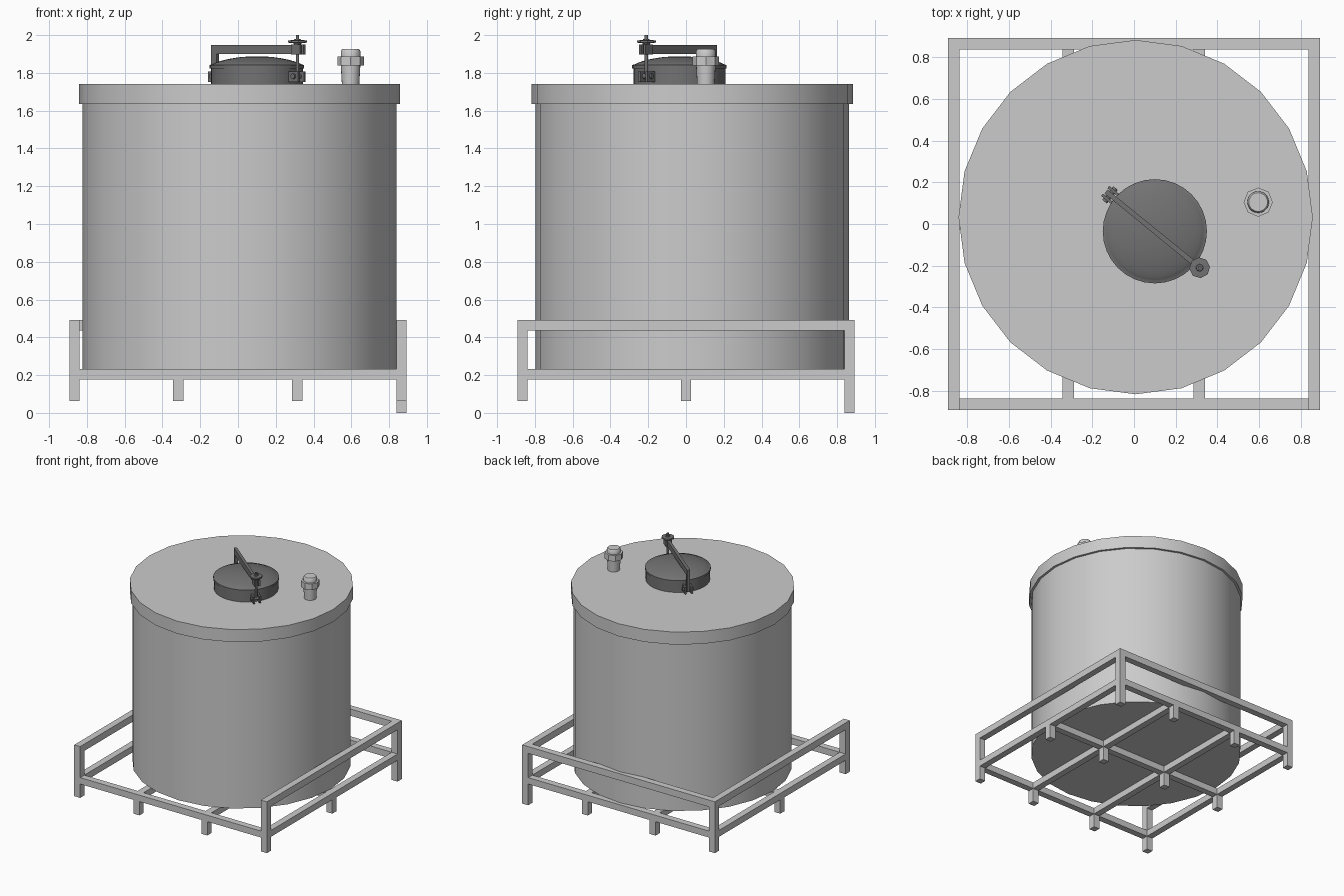
import bpy, bmesh, math
from mathutils import Matrix, Vector

if "Cube" in bpy.data.objects:
    bpy.data.objects.remove(bpy.data.objects["Cube"])


def mat(name, v):
    m = bpy.data.materials.new(name)
    m.diffuse_color = (v, v, v, 1)
    m.use_nodes = True
    m.node_tree.nodes["Principled BSDF"].inputs["Base Color"].default_value = m.diffuse_color
    return m


LIGHT = mat("light_grey", 0.6)
DARK = mat("dark_grey", 0.17)


def finish(bm, name, material, angle=35):
    bmesh.ops.recalc_face_normals(bm, faces=bm.faces)
    me = bpy.data.meshes.new(name)
    bm.to_mesh(me)
    bm.free()
    me.materials.append(material)
    me.shade_smooth()
    me.set_sharp_from_angle(angle=math.radians(angle))
    ob = bpy.data.objects.new(name, me)
    bpy.context.collection.objects.link(ob)
    return ob


def lathe(name, profile, n, material, matrix=Matrix(), angle=35):
    """Revolve (radius, height) points around z; radius 0 closes to a pole."""
    bm = bmesh.new()
    rings = []
    for r, z in profile:
        if r == 0:
            rings.append([bm.verts.new((0, 0, z))] * n)
        else:
            rings.append([bm.verts.new((r * math.cos(2 * math.pi * i / n),
                                        r * math.sin(2 * math.pi * i / n), z)) for i in range(n)])
    for a, b in zip(rings, rings[1:]):
        for i in range(n):
            j = (i + 1) % n
            vs = list(dict.fromkeys([a[i], a[j], b[j], b[i]]))
            if len(vs) > 2:
                bm.faces.new(vs)
    bm.transform(matrix)
    return finish(bm, name, material, angle)


def box(name, lo, hi, material, matrix=Matrix()):
    bm = bmesh.new()
    bmesh.ops.create_cube(bm, size=1)
    lo, hi = Vector(lo), Vector(hi)
    for v in bm.verts:
        v.co = Vector([lo[k] + (v.co[k] + 0.5) * (hi[k] - lo[k]) for k in range(3)])
    bm.transform(matrix)
    return finish(bm, name, material)


# Tank body and overhanging lid
TC = Matrix.Translation((0.008, 0.033, 0))
lathe("tank_body", [(0, 0.232), (0.831, 0.232), (0.831, 1.735), (0, 1.735)], 24, LIGHT, TC)
lathe("tank_lid", [(0.825, 1.635), (0.85, 1.635), (0.85, 1.74), (0, 1.74)], 24, LIGHT, TC)

# Support frame: legs, corner posts, lower grid, guard rails
E, T = 0.893, 0.055
H = T / 2
C = E - H
XS, YS = (-C, -0.316, 0.313, C), (-C, 0, C)
LOW, TOP = (0.178, 0.232), (0.435, 0.492)
for i, x in enumerate(XS):
    for j, y in enumerate(YS):
        corner = abs(x) == C and abs(y) == C
        bottom = 0.0 if (x == C and y == C) else 0.062
        box(f"{'corner_post' if corner else 'leg'}_{i}_{j}", (x - H, y - H, bottom),
            (x + H, y + H, TOP[1] if corner else LOW[0]), LIGHT)
    inset = E - T if abs(x) == C else E
    box(f"lower_beam_y_{i}", (x - H, -inset, LOW[0]), (x + H, inset, LOW[1]), LIGHT)
for j, y in enumerate(YS):
    box(f"lower_beam_x_{j}", (-E + T, y - H, LOW[0]), (E - T, y + H, LOW[1]), LIGHT)
for s in (-1, 1):
    box(f"guard_rail_side_{s}", (s * C - H, -E + T, TOP[0]), (s * C + H, E - T, TOP[1]), LIGHT)
box("guard_rail_back", (-E + T, C - H, TOP[0]), (E - T, C + H, TOP[1]), LIGHT)

# Manway collar with rim and domed cover
MC = Matrix.Translation((0.1, -0.035, 0))
lathe("manway_collar", [(0, 1.738), (0.244, 1.738), (0.244, 1.825), (0, 1.825)], 32, DARK, MC)
dome = [(0.236 * math.cos(t), 1.845 + 0.043 * math.sin(t) ** 1.6)
        for t in [k * math.pi / 16 for k in range(8)]]
lathe("manway_cover", [(0, 1.824), (0.25, 1.824), (0.25, 1.842)] + dome + [(0, 1.888)], 32, DARK, MC)

# Clamp parts lie along a diagonal through the manway
CL = MC @ Matrix.Rotation(math.atan2(-0.35, 0.43), 4, 'Z')
A = 0.277
SIDE = Matrix.Rotation(math.pi / 2, 4, 'X')
for tag, u in (("hinge", -A), ("bolt", A)):
    s = 1 if u > 0 else -1
    for v in (-0.024, 0.024):
        a, b = sorted((u - s * 0.035, u + s * 0.03))
        box(f"{tag}_lug_{'a' if v < 0 else 'b'}", (a, v - 0.007, 1.752), (b, v + 0.007, 1.808), DARK, CL)
    lathe(f"{tag}_pin", [(0, -0.042), (0.014, -0.042), (0.014, 0.042), (0, 0.042)], 12, DARK,
          CL @ Matrix.Translation((u, 0, 1.782)) @ SIDE)

# Clamp arm: upright at the hinge, bar over the cover, forked tip around the bolt
box("clamp_upright", (-0.302, -0.012, 1.765), (-0.267, 0.012, 1.93), DARK, CL)
box("clamp_arm", (-0.302, -0.012, 1.9), (0.26, 0.012, 1.948), DARK, CL)
for v in (-0.016, 0.016):
    box(f"clamp_fork_{'a' if v < 0 else 'b'}", (0.25, v - 0.007, 1.897), (0.312, v + 0.007, 1.949), DARK, CL)

# Swing bolt and hand nut
BM = CL @ Matrix.Translation((A, 0, 0))
lathe("swing_bolt", [(0, 1.77), (0.009, 1.77), (0.009, 2.0), (0, 2.0)], 12, DARK, BM)
lathe("hand_nut", [(0, 1.948), (0.018, 1.948), (0.022, 1.958), (0.05, 1.96), (0.05, 1.972),
                   (0.018, 1.974), (0.016, 1.98), (0, 1.98)], 8, DARK, BM)

# Vent fitting: tapered stem, octagonal nut, chamfered cap
VM = Matrix.Translation((0.596, 0.105, 0))
lathe("vent_stem", [(0, 1.738), (0.046, 1.738), (0.052, 1.842), (0, 1.842)], 20, LIGHT, VM)
lathe("vent_nut", [(0, 1.838), (0.07, 1.838), (0.07, 1.888), (0, 1.888)], 8, LIGHT, VM)
lathe("vent_cap", [(0, 1.886), (0.052, 1.886), (0.052, 1.915), (0.045, 1.926), (0, 1.926)], 20, LIGHT, VM)
